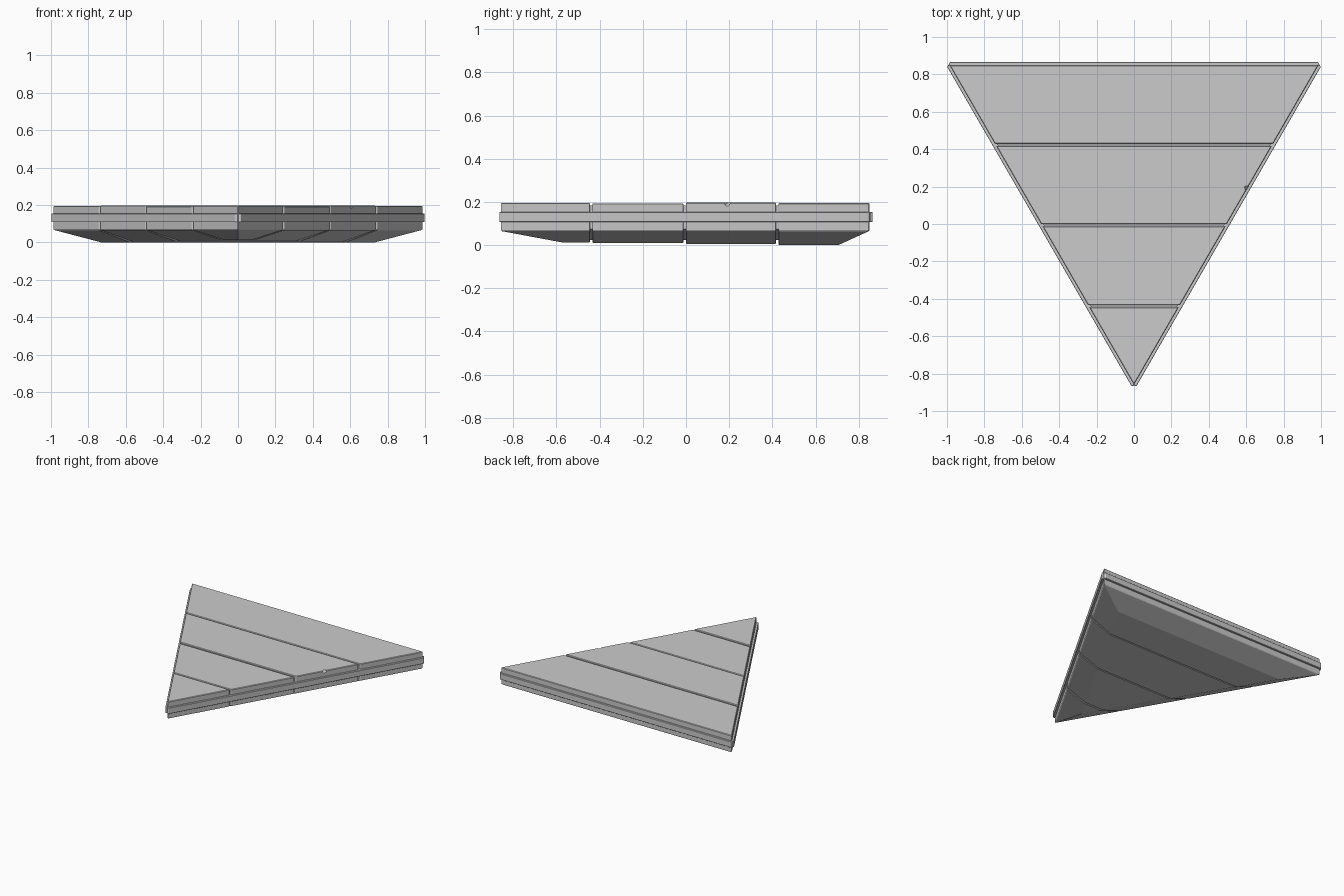
import bpy, bmesh, math
from mathutils import Vector, Matrix

if "Cube" in bpy.data.objects:
    bpy.data.objects.remove(bpy.data.objects["Cube"])

CY = 0.28            # y of the triangle's centroid
R = 0.57             # centroid-to-side distance of the deck


def tri(bm, r, z):
    """Equilateral triangle pointing to -y, with inradius r."""
    return [bm.verts.new((2 * r * math.cos(math.radians(a)),
                          CY + 2 * r * math.sin(math.radians(a)), z))
            for a in (30, 150, 270)]


def hull(levels):
    """Closed solid lofted through triangles given as (inradius, z)."""
    bm = bmesh.new()
    rings = [tri(bm, r, z) for r, z in levels]
    bm.faces.new(rings[0][::-1])
    bm.faces.new(rings[-1])
    for a, b in zip(rings, rings[1:]):
        for i in range(3):
            j = (i + 1) % 3
            bm.faces.new((a[i], a[j], b[j], b[i]))
    return bm


def finish(bm, name, bevel=0.0):
    bmesh.ops.recalc_face_normals(bm, faces=bm.faces)
    me = bpy.data.meshes.new(name)
    bm.to_mesh(me)
    bm.free()
    ob = bpy.data.objects.new(name, me)
    bpy.context.collection.objects.link(ob)
    if bevel:
        m = ob.modifiers.new("worn_edges", "BEVEL")
        m.width = bevel
        m.segments = 1
        m.limit_method = "ANGLE"
        m.angle_limit = math.radians(40)
    return ob


def cut(bm, y, normal):
    """Slice the solid at y, discard the side the normal points to, cap it."""
    res = bmesh.ops.bisect_plane(bm, geom=bm.verts[:] + bm.edges[:] + bm.faces[:],
                                 plane_co=(0, y, 0), plane_no=(0, normal, 0),
                                 clear_outer=True)
    edges = [e for e in res["geom_cut"] if isinstance(e, bmesh.types.BMEdge)]
    bmesh.ops.contextual_create(bm, geom=edges)


# Wide planks: straight sides, chamfered underside, narrow gaps between
seams = [-0.95, -0.439, -0.006, 0.423, 0.95]
bottoms = [0.012, 0.010, 0.005, 0.0]
tops = [0.196, 0.194, 0.197, 0.195]
GAP = 0.005
planks = []
for i in range(4):
    bm = hull([(R - 0.145, bottoms[i]), (R, 0.066), (R, tops[i])])
    if i > 0:
        cut(bm, seams[i] + GAP, -1)
    if i < 3:
        cut(bm, seams[i + 1] - GAP, 1)
    planks.append(finish(bm, f"plank_{i + 1}", 0.004))

# Core filling the bottom of the gaps
finish(hull([(R - 0.15, 0.024), (R - 0.01, 0.075), (R - 0.01, 0.184)]), "core")

# Edge rails: one mitred beam per side, with blunted corners
OUT, INN, TIP = R + 0.015, R - 0.02, 1.145
c, s = math.cos(math.radians(30)), 0.5
half = [((TIP - OUT * s) / c, OUT), (TIP * c, TIP * s), (INN / s * c, INN)]
profile = half + [(-x, y) for x, y in reversed(half)]
for k in range(3):
    bm = bmesh.new()
    f = bm.faces.new([bm.verts.new((x, y, 0.108)) for x, y in profile])
    up = bmesh.ops.extrude_face_region(bm, geom=[f])["geom"]
    bmesh.ops.translate(bm, vec=(0, 0, 0.046),
                        verts=[v for v in up if isinstance(v, bmesh.types.BMVert)])
    bmesh.ops.transform(bm, verts=bm.verts, matrix=Matrix.Translation((0, CY, 0))
                        @ Matrix.Rotation(math.radians(120 * k), 4, "Z"))
    finish(bm, f"edge_rail_{k + 1}", 0.002)

# Small chip in the upper right edge
bm = bmesh.new()
bmesh.ops.create_cube(bm, size=0.024, matrix=Matrix.Translation((0.607, 0.19, 0.197))
                      @ Matrix.Rotation(math.radians(45), 4, Vector((1, 1, 0.4))))
chip = finish(bm, "chip_cutter")
chip.hide_render = True
chip.hide_viewport = True
chip.display_type = "WIRE"
m = planks[2].modifiers.new("chip", "BOOLEAN")
m.operation = "DIFFERENCE"
m.solver = "EXACT"
m.object = chip
